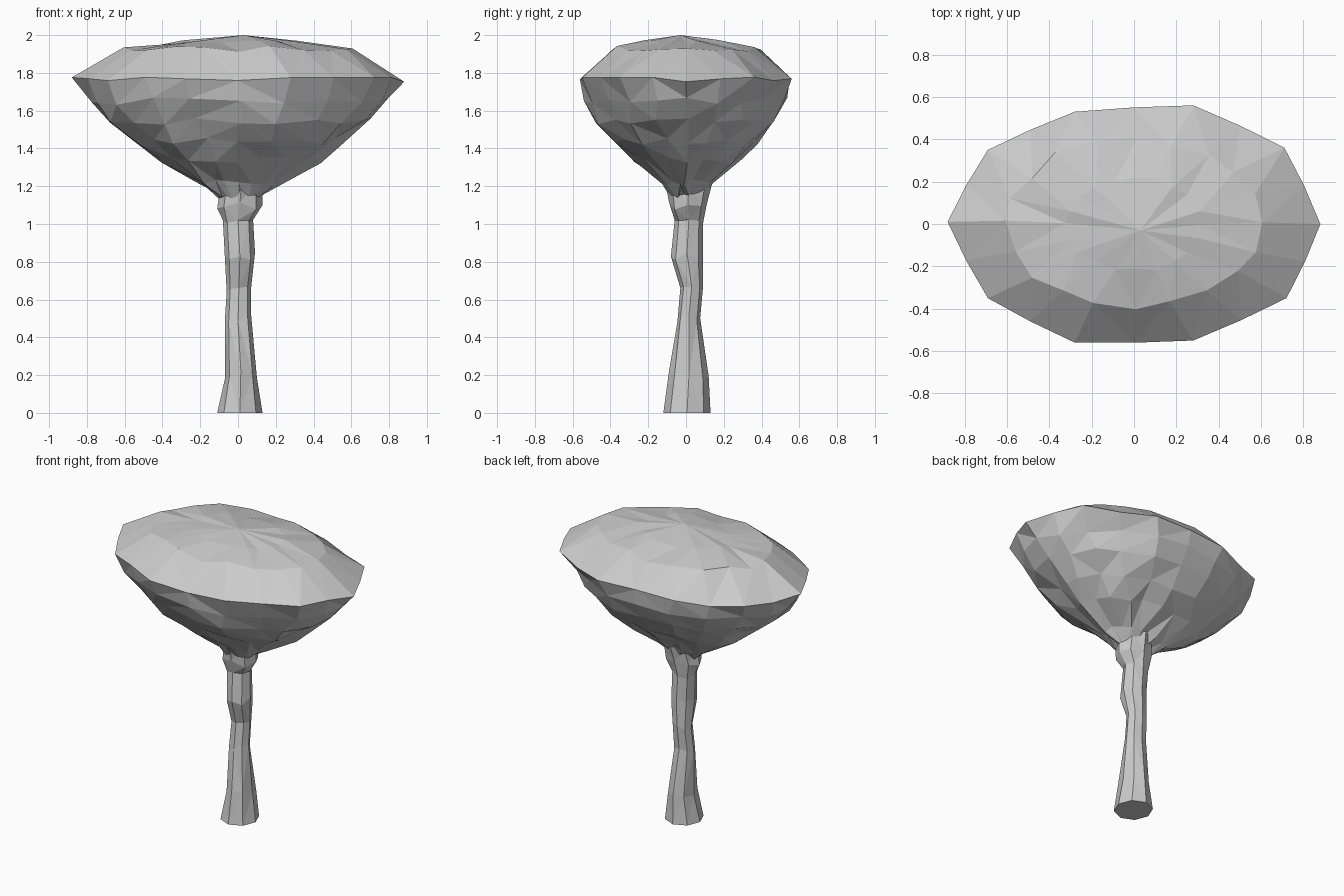
import bpy, bmesh, random
from math import cos, sin, pi

if "Cube" in bpy.data.objects:
    bpy.data.objects.remove(bpy.data.objects["Cube"])

random.seed(4)


def loft(name, rings, top=None):
    """Skin equal-length point rings, cap the ends, keep flat triangles."""
    bm = bmesh.new()
    loops = [[bm.verts.new(p) for p in ring] for ring in rings]
    n = len(loops[0])
    for a, b in zip(loops, loops[1:]):
        for i in range(n):
            j = (i + 1) % n
            bm.faces.new((a[i], a[j], b[j], b[i]))
    bm.faces.new(loops[0][::-1])
    if top:
        apex = bm.verts.new(top)
        for i in range(n):
            bm.faces.new((loops[-1][i], loops[-1][(i + 1) % n], apex))
    else:
        bm.faces.new(loops[-1])
    bmesh.ops.triangulate(bm, faces=[f for f in bm.faces if len(f.verts) == 4])
    bmesh.ops.recalc_face_normals(bm, faces=bm.faces)
    mesh = bpy.data.meshes.new(name)
    bm.to_mesh(mesh)
    bm.free()
    obj = bpy.data.objects.new(name, mesh)
    bpy.context.collection.objects.link(obj)
    return obj


def jit(a):
    return random.uniform(-a, a)


# Trunk: z, x min, x max, y min, y max of each ring
trunk = [(0.0, -.11, .13, -.12, .13), (.2, -.07, .10, -.09, .12),
         (.5, -.07, .07, -.045, .075), (.65, -.06, .07, -.03, .09),
         (.83, -.07, .09, -.08, .09), (1.0, -.08, .08, -.06, .09),
         (1.1, -.11, .13, -.09, .11), (1.22, -.09, .13, -.11, .14)]
rings = []
for k, (z, x0, x1, y0, y1) in enumerate(trunk):
    rings.append([((x0 + x1) / 2 + (x1 - x0) / 2 * cos(a),
                   (y0 + y1) / 2 + (y1 - y0) / 2 * sin(a),
                   z + (jit(.025) if 0 < k < 7 else 0))
                  for a in (2 * pi * i / 8 for i in range(8))])
loft("trunk", rings)

# Canopy rim: ten-cornered outline, with edge midpoints pushed out a little
corners = [(.88, 0), (.71, .36), (.28, .56), (-.28, .53), (-.69, .35),
           (-.88, .01), (-.69, -.35), (-.28, -.56), (.28, -.55), (.72, -.35)]
rim = []
for i, (x, y) in enumerate(corners):
    u, v = corners[(i + 1) % 10]
    rim += [(x, y), ((x + u) * .505, (y + v) * .505)]

# Canopy: z, x radius, y radius, roughness of each ring below and above the rim
below = [(1.14, .10, .07, .015), (1.22, .22, .14, .015), (1.34, .42, .28, .02),
         (1.44, .56, .38, .02), (1.54, .69, .48, .02), (1.65, .79, .53, .02)]
above = [(1.925, .60, .40, .02), (1.965, .32, .22, .01)]


def ellipse(z, rx, ry, r):
    return [(rx * cos(a) + jit(r), ry * sin(a) + jit(r), z + jit(r))
            for a in (2 * pi * i / 20 for i in range(20))]


rings = [ellipse(*p) for p in below]
rings.append([(x, y, 1.765 + jit(.015)) for x, y in rim])
rings += [ellipse(*p) for p in above]
loft("canopy", rings, (0.03, -.03, 2.0))
